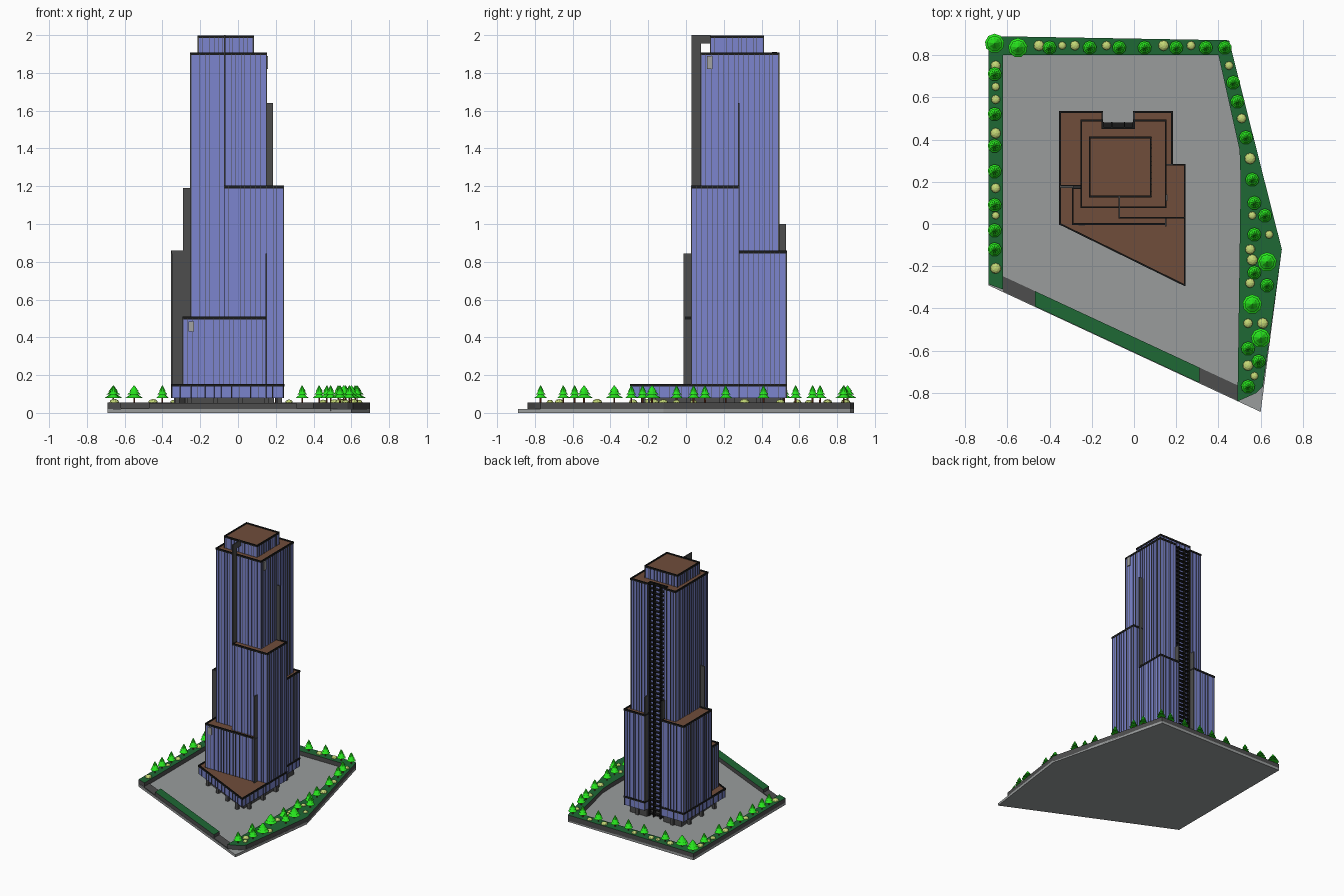
import bpy, bmesh, math, random
from mathutils import Vector, Matrix

if "Cube" in bpy.data.objects:
    bpy.data.objects.remove(bpy.data.objects["Cube"])

random.seed(4)

def mat(name, r, g, b):
    m = bpy.data.materials.new(name)
    m.diffuse_color = (r, g, b, 1)
    m.use_nodes = True
    m.node_tree.nodes["Principled BSDF"].inputs["Base Color"].default_value = m.diffuse_color
    return m

GLASS = mat("blue glass", 0.2, 0.235, 0.62)
DARK = mat("dark grey", 0.075, 0.075, 0.075)
BLACK = mat("black trim", 0.01, 0.01, 0.01)
ROOF = mat("brown roof", 0.16, 0.075, 0.043)
PAVE = mat("paving grey", 0.32, 0.335, 0.335)
HEDGE = mat("hedge green", 0.013, 0.14, 0.035)
LEAF = mat("tree green", 0.02, 0.78, 0.012)
BUSH = mat("bush yellow green", 0.55, 0.68, 0.18)
TRUNK = mat("trunk brown", 0.2, 0.04, 0.015)
SIGN = mat("pale grey", 0.36, 0.36, 0.36)

def finish(bm, name, *mats):
    bmesh.ops.recalc_face_normals(bm, faces=bm.faces)
    bm.normal_update()
    if len(mats) > 1:  # side, top, bottom
        for f in bm.faces:
            f.material_index = 1 if f.normal.z > 0.5 else 2 if f.normal.z < -0.5 else 0
    me = bpy.data.meshes.new(name)
    bm.to_mesh(me)
    bm.free()
    for m in mats:
        me.materials.append(m)
    ob = bpy.data.objects.new(name, me)
    bpy.context.collection.objects.link(ob)

def prism(name, pts, z0, z1, side, top=None, bottom=None):
    bm = bmesh.new()
    f = bm.faces.new([bm.verts.new((x, y, z0)) for x, y in pts])
    r = bmesh.ops.extrude_face_region(bm, geom=[f])
    for v in r["geom"]:
        if isinstance(v, bmesh.types.BMVert):
            v.co.z = z1
    finish(bm, name, side, top or side, bottom or side)

def rect(x0, x1, y0, y1):
    return [(x0, y0), (x1, y0), (x1, y1), (x0, y1)]

def box(bm, x0, x1, y0, y1, z0, z1):
    m = Matrix.Translation(((x0 + x1) / 2, (y0 + y1) / 2, (z0 + z1) / 2)) @ \
        Matrix.Diagonal((x1 - x0, y1 - y0, z1 - z0, 1))
    bmesh.ops.create_cube(bm, size=1, matrix=m)

def beam(bm, p, q, z0, z1, w):
    p, q = Vector(p), Vector(q)
    d, c = q - p, (p + q) / 2
    m = Matrix.Translation((c.x, c.y, (z0 + z1) / 2)) @ \
        Matrix.Rotation(math.atan2(d.y, d.x), 4, 'Z') @ \
        Matrix.Diagonal((d.length + w, w, z1 - z0, 1))
    bmesh.ops.create_cube(bm, size=1, matrix=m)

def edges(pts):
    return zip(pts, pts[1:] + pts[:1])

# Site slab, ramps and planters
prism("site_slab", [(-.69, -.29), (.60, -.89), (.70, -.12), (.45, .87), (-.69, .89)], 0, .02, PAVE)
front = lambda x, o=0: -.29 - .465 * (x + .69) + o
strip = lambda a, b: [(a, front(a, .003)), (b, front(b, .003)), (b, front(b, .075)), (a, front(a, .075))]
prism("left_ramp", strip(-.62, -.47), .005, .026, DARK)
prism("right_ramp", strip(.31, .495), .005, .026, DARK)
prism("front_planter", strip(-.47, .31), .005, .052, DARK, HEDGE)
prism("side_planter", [(-.69, -.285), (-.62, -.31), (-.62, .80), (.40, .80), (.50, .35), (.505, .2),
                       (.49, -.84), (.58, -.80), (.61, -.77), (.70, -.12), (.45, .87), (-.69, .89)],
      .01, .055, DARK, HEDGE)

# Building volumes
CROWN = rect(-.21, .08, .13, .41)
SHAFT = [(-.25, .08), (.15, .08), (.15, .49), (0, .49), (0, .455), (-.15, .455), (-.15, .49), (-.25, .49)]
RIGHT = rect(-.07, .24, .03, .28)
FRONT = rect(-.29, .15, 0, .17)
BACK_L = rect(-.35, -.15, .18, .53)
BACK_R = rect(0, .18, .28, .53)
PODIUM = [(-.35, 0), (.24, -.29), (.24, .28), (.18, .28), (.18, .53), (0, .53), (0, .455),
          (-.15, .455), (-.15, .53), (-.35, .53)]
volumes = [("crown", CROWN, 1.90, 1.99), ("main_shaft", SHAFT, .15, 1.90), ("right_block", RIGHT, .15, 1.195),
           ("front_block", FRONT, .15, .50), ("back_left_block", BACK_L, .15, .85),
           ("back_right_block", BACK_R, .15, .85), ("podium", PODIUM, .08, .145)]
trim = bmesh.new()
for name, pts, z0, z1 in volumes:
    prism(name, pts, z0, z1, GLASS, ROOF, DARK)
    for p, q in edges(pts):
        beam(trim, p, q, z1 - .006, z1 + .009, .008)
finish(trim, "roof_parapets", BLACK)

# Recessed lobby and columns under the podium
prism("lobby", [(-.28, .02), (.19, -.2), (.19, .26), (.15, .26), (.15, .5), (0, .5), (0, .455),
                (-.15, .455), (-.15, .5), (-.31, .5)], .02, .08, DARK)
bm = bmesh.new()
for p, q in edges(PODIUM):
    p, q = Vector(p), Vector(q)
    n = int((q - p).length / .16)
    for i in range(n):
        c = p.lerp(q, (i + .5) / n)
        c += (Vector((-.05, .2)) - c).normalized() * .03
        box(bm, c.x - .012, c.x + .012, c.y - .012, c.y + .012, .02, .08)
finish(bm, "lobby_columns", DARK)

# Vertical mullion fins on every exposed facade run
runs = [((-.25, .08), (-.07, .08), .5, 1.9), ((-.07, .08), (.15, .08), 1.2, 1.9),
        ((.15, .08), (.15, .28), 1.2, 1.9), ((.15, .28), (.15, .49), .85, 1.9),
        ((.15, .49), (0, .49), .85, 1.9), ((-.15, .49), (-.25, .49), .85, 1.9),
        ((-.25, .49), (-.25, .18), .85, 1.9), ((-.25, .18), (-.25, .08), .5, 1.9),
        ((-.07, .03), (.15, .03), .5, 1.2), ((.15, .03), (.24, .03), .15, 1.2),
        ((.24, .03), (.24, .28), .15, 1.2), ((.24, .28), (.18, .28), .15, 1.2),
        ((-.29, 0), (.15, 0), .15, .5), ((-.29, .17), (-.29, 0), .15, .5),
        ((-.35, .53), (-.35, .18), .15, .85), ((-.15, .53), (-.35, .53), .15, .85),
        ((.18, .28), (.18, .53), .15, .85), ((.18, .53), (0, .53), .15, .85)]
runs += [(p, q, .08, .145) for p, q in edges(PODIUM)] + [(p, q, 1.9, 1.99) for p, q in edges(CROWN)]
bm = bmesh.new()
for p, q, z0, z1 in runs:
    p, q = Vector(p), Vector(q)
    d = (q - p).normalized()
    out = Vector((d.y, -d.x)) * .003
    gap = .05 if z1 < .2 else .027
    n = max(1, round((q - p).length / gap))
    for i in range(n + 1):
        t = i / n + (random.uniform(-.25, .25) / n if 0 < i < n else 0)
        c = p.lerp(q, t)
        beam(bm, c - out * .5, c + out, z0, z1, .0025)
finish(bm, "facade_mullions", DARK)

# Tall blade walls standing at the steps between volumes
bm = bmesh.new()
box(bm, -.074, -.066, .028, .08, 1.19, 2.0)
box(bm, -.074, -.066, .028, .13, 1.955, 2.0)
box(bm, .146, .154, -.012, .03, .145, .845)
box(bm, -.35, -.29, .17, .18, .145, .86)
box(bm, -.29, -.25, .17, .18, .145, 1.19)
box(bm, .15, .185, .276, .284, .85, 1.64)
for x in (-.15, 0):
    box(bm, x - .004, x + .004, .49, .53, .15, 1.0)
finish(bm, "blade_walls", DARK)

# Balcony ladder in the rear recess
bm = bmesh.new()
for x in (-.146, -.105, -.045, -.004):
    box(bm, x - .003, x + .003, .455, .482, .02, 1.91)
for i in range(54):
    z = .04 + i * .035
    box(bm, -.15, 0, .455, .48, z, z + .006)
finish(bm, "rear_balconies", BLACK)

# Blank plates on the facade
bm = bmesh.new()
box(bm, -.262, -.232, -.008, 0, .43, .485)
box(bm, .15, .158, .11, .14, 1.82, 1.89)
finish(bm, "facade_plates", SIGN)

# Trees and bushes along the planters
west_t = [(-.66, y) for y in (.71, .52, .37, .25, .09, -.03, -.12)]
north_t = [(x, .835) for x in (-.40, -.21, -.07, .05, .20, .34, .43)]
east_t = [(.47, .67), (.49, .58), (.53, .41), (.56, .21), (.57, .10), (.62, .04), (.57, -.05),
          (.57, -.23), (.63, -.29), (.54, -.59), (.59, -.65), (.54, -.77)]
big_t = [(-.66, .855), (-.55, .835), (.63, -.18), (.56, -.38), (.60, -.54)]
bushes = [(-.655, y) for y in (.75, .65, .59, .43, .17, .04, -.21)] + \
         [(x, .845) for x in (-.45, -.34, -.28, -.13, .14, .27)] + \
         [(.45, .75), (.51, .50), (.55, .31), (.56, .04), (.64, -.05), (.55, -.12), (.56, -.17),
          (.55, -.28), (.54, -.47), (.61, -.47), (.54, -.67), (.57, -.72)]

def cone(bm, x, y, z0, z1, r0, r1, n):
    bmesh.ops.create_cone(bm, cap_ends=True, segments=n, radius1=r0, radius2=r1, depth=z1 - z0,
                          matrix=Matrix.Translation((x, y, (z0 + z1) / 2)))

leaves, trunks, shrubs = bmesh.new(), bmesh.new(), bmesh.new()
for x, y in west_t + north_t + east_t + big_t:
    s = 1.4 if (x, y) in big_t else 1.0
    cone(trunks, x, y, .05, .09, .005, .004, 6)
    for z0, z1, r in ((.08, .108, .033), (.098, .126, .026), (.114, .145, .018)):
        cone(leaves, x, y, z0, z1, r * s, .002, 9)
for x, y in bushes:
    r = random.uniform(.018, .027)
    bmesh.ops.create_icosphere(shrubs, subdivisions=2, radius=r,
                               matrix=Matrix.Translation((x, y, .056)) @ Matrix.Diagonal((1, 1, .7, 1)))
finish(leaves, "tree_foliage", LEAF)
finish(trunks, "tree_trunks", TRUNK)
finish(shrubs, "bushes", BUSH)
